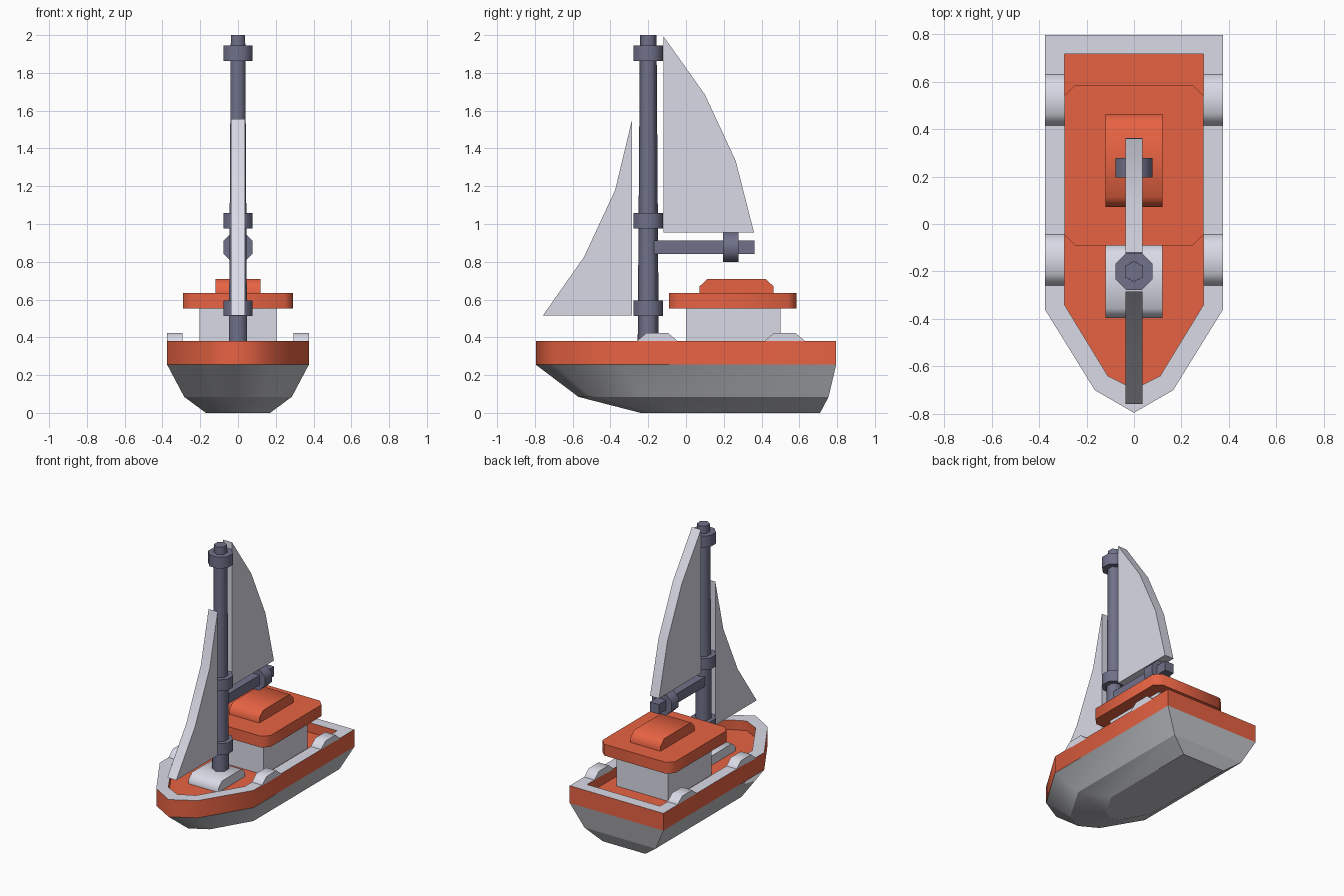
import bpy, bmesh, math
from mathutils import Matrix, Vector

if "Cube" in bpy.data.objects:
    bpy.data.objects.remove(bpy.data.objects["Cube"])


def material(name, rgb):
    m = bpy.data.materials.new(name)
    m.diffuse_color = (*rgb, 1)
    m.use_nodes = True
    m.node_tree.nodes["Principled BSDF"].inputs["Base Color"].default_value = m.diffuse_color
    return m


ORANGE = material("orange_paint", (0.82, 0.127, 0.057))
LIGHT = material("light_grey", (0.71, 0.71, 0.81))
HULL = material("hull_grey", (0.54, 0.55, 0.58))
SLATE = material("slate_blue", (0.16, 0.165, 0.25))


def finish(name, bm, mats, smooth=0, level_sharp=False):
    """Store the bmesh as an object; edges flatter than 'smooth' degrees are smoothed."""
    bmesh.ops.recalc_face_normals(bm, faces=bm.faces)
    if smooth:
        for f in bm.faces:
            f.smooth = True
        for e in bm.edges:
            level = abs(e.verts[0].co.z - e.verts[1].co.z) < 1e-5
            e.smooth = (len(e.link_faces) == 2 and e.calc_face_angle(0) < math.radians(smooth)
                        and not (level_sharp and level))
    me = bpy.data.meshes.new(name)
    bm.to_mesh(me)
    bm.free()
    for m in mats:
        me.materials.append(m)
    ob = bpy.data.objects.new(name, me)
    bpy.context.collection.objects.link(ob)
    return ob


def loft(name, rings, mats, band_mats=None, cap_start=True, cap_end=True, smooth=0, level_sharp=False):
    """Skin a list of equal-length point rings; band_mats gives a material per band."""
    bm = bmesh.new()
    vs = [[bm.verts.new(p) for p in r] for r in rings]
    n = len(vs[0])
    for k in range(len(vs) - 1):
        for i in range(n):
            j = (i + 1) % n
            f = bm.faces.new((vs[k][i], vs[k][j], vs[k + 1][j], vs[k + 1][i]))
            f.material_index = band_mats[k] if band_mats else 0
    if cap_start:
        bm.faces.new(vs[0][::-1])
    if cap_end:
        bm.faces.new(vs[-1])
    return finish(name, bm, mats, smooth, level_sharp)


def side_profile(name, pts, x0, x1, mat, smooth=0):
    """Extrude a (y, z) profile along x."""
    return loft(name, [[(x, y, z) for y, z in pts] for x in (x0, x1)], [mat], smooth=smooth)


def prism(name, sides, r0, r1, length, matrix, mat, turn):
    """Regular prism or taper along local z, smooth around its sides."""
    angles = [turn + i * 2 * math.pi / sides for i in range(sides)]
    rings = [[matrix @ Vector((r * math.cos(a), r * math.sin(a), z)) for a in angles]
             for r, z in ((r0, 0), (r1, length))]
    return loft(name, rings, [mat], smooth=65)


def box(name, x, y0, y1, z0, z1, mat):
    return side_profile(name, [(y0, z0), (y1, z0), (y1, z1), (y0, z1)], -x, x, mat)


def bevelled(y0, y1, z0, zm, z1, c):
    """Side profile of a block with sloped upper ends."""
    return [(y0, z0), (y1, z0), (y1, zm), (y1 - c, z1), (y0 + c, z1), (y0, zm)]


def outline(tip, cx, cy, w, shoulder, stern, z):
    """Boat-shaped ring: bow tip, bow corner, shoulder and stern, mirrored in x."""
    half = [(cx, cy), (w, shoulder), (w, stern)]
    return ([(0, tip, z)] + [(x, y, z) for x, y in half]
            + [(-x, y, z) for x, y in reversed(half)])


# Hull below the band
loft("lower_hull", [
    outline(-0.24, 0.075, -0.20, 0.17, -0.03, 0.71, 0.0),
    outline(-0.57, 0.125, -0.50, 0.285, -0.23, 0.755, 0.085),
    outline(-0.795, 0.165, -0.70, 0.375, -0.36, 0.795, 0.255)],
    [HULL], cap_end=False, smooth=62, level_sharp=True)

# Orange band, light rim, inner wall and deck
loft("upper_hull_and_deck", [
    outline(-0.795, 0.165, -0.70, 0.375, -0.36, 0.795, 0.255),
    outline(-0.795, 0.165, -0.70, 0.375, -0.36, 0.795, 0.38),
    outline(-0.695, 0.11, -0.64, 0.293, -0.34, 0.715, 0.38),
    outline(-0.695, 0.11, -0.64, 0.293, -0.34, 0.715, 0.31)],
    [ORANGE, LIGHT], [0, 1, 0], cap_start=False, smooth=65, level_sharp=True)

# Raised pads on the rim
for side, sx in (("left", -1), ("right", 1)):
    for place, y in (("front", -0.26), ("rear", 0.415)):
        pts = [(y, 0.375), (y + 0.215, 0.375), (y + 0.215, 0.38), (y + 0.165, 0.423),
               (y + 0.05, 0.423), (y, 0.38)]
        side_profile(f"rim_pad_{side}_{place}", pts, sx * 0.293, sx * 0.375, LIGHT, 50)

# Cabin, roof and roof hatch
box("cabin", 0.205, 0.0, 0.5, 0.305, 0.56, LIGHT)
c = 0.045
roof = [(0.292, -0.09 + c), (0.292, 0.585 - c), (0.292 - c, 0.585), (-0.292 + c, 0.585),
        (-0.292, 0.585 - c), (-0.292, -0.09 + c), (-0.292 + c, -0.09), (0.292 - c, -0.09)]
loft("cabin_roof", [[(x, y, z) for x, y in roof] for z in (0.553, 0.635)], [ORANGE], smooth=50)
side_profile("roof_hatch", bevelled(0.072, 0.463, 0.63, 0.67, 0.71, 0.042), -0.12, 0.12, ORANGE, 50)

# Mast step, mast and collars
side_profile("mast_step", bevelled(-0.395, -0.09, 0.305, 0.34, 0.378, 0.04), -0.12, 0.12, LIGHT, 50)
prism("mast", 6, 0.056, 0.044, 1.66, Matrix.Translation((0, -0.2, 0.34)), SLATE, math.pi / 2)
R8 = 0.078 / math.cos(math.pi / 8)
for i, z in enumerate((0.513, 0.975, 1.863)):
    prism(f"mast_collar_{i + 1}", 8, R8, R8, 0.082,
          Matrix.Translation((0, -0.2, z)), SLATE, math.pi / 8)

# Boom and its collar
box("boom", 0.036, -0.19, 0.362, 0.842, 0.912, SLATE)
prism("boom_collar", 8, R8, R8, 0.083,
      Matrix.Translation((0, 0.278, 0.877)) @ Matrix.Rotation(math.pi / 2, 4, 'X'), SLATE, math.pi / 8)

# Sails
side_profile("main_sail", [(-0.12, 0.955), (0.36, 0.955), (0.263, 1.335), (0.10, 1.685), (-0.12, 1.995)],
             -0.036, 0.036, LIGHT, 30)
side_profile("front_sail", [(-0.285, 0.515), (-0.285, 1.555), (-0.375, 1.18), (-0.54, 0.825), (-0.758, 0.515)],
             -0.036, 0.036, LIGHT, 30)
